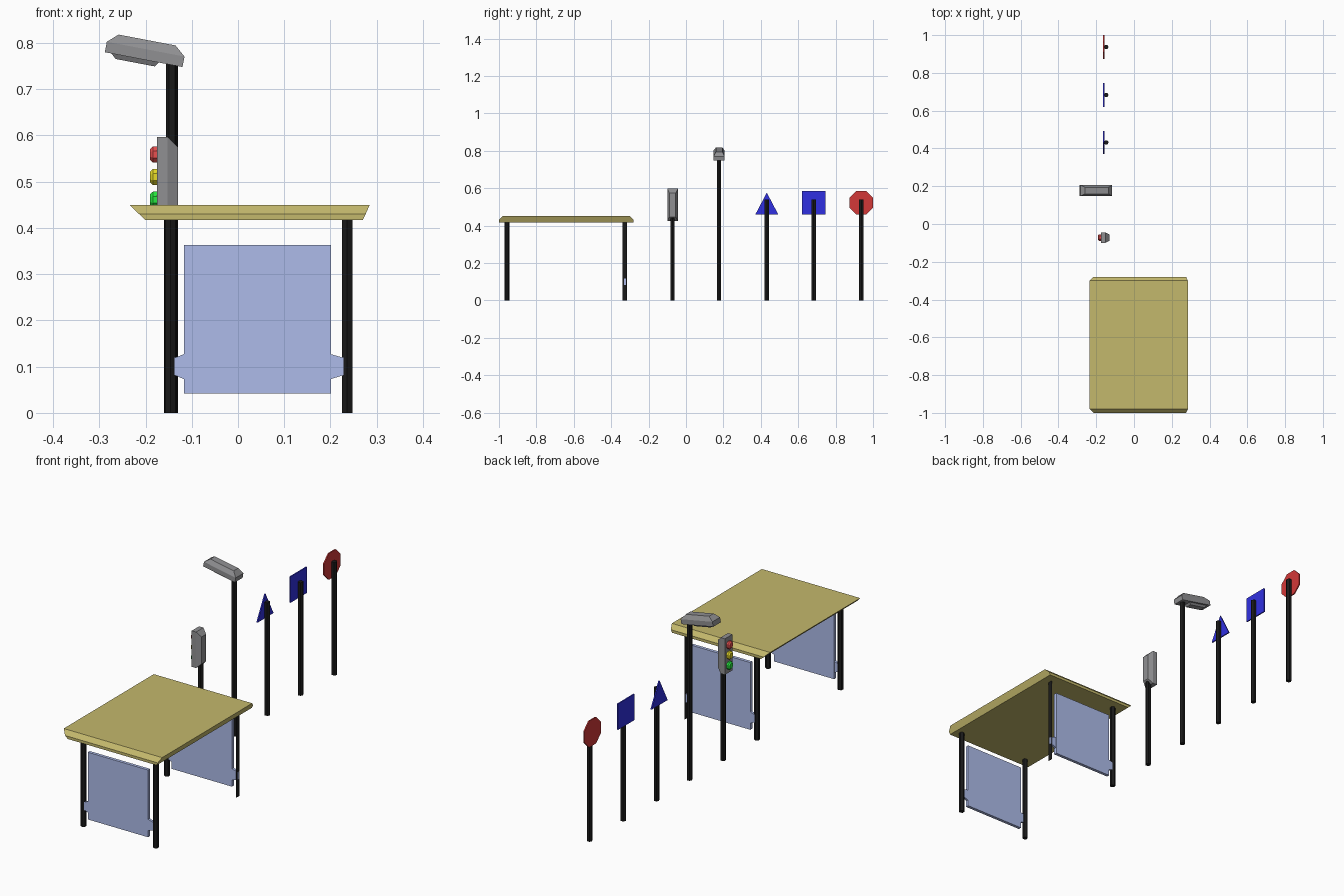
import bpy, bmesh
from math import pi, cos, sin, radians
from mathutils import Matrix, Vector

if "Cube" in bpy.data.objects:
    bpy.data.objects.remove(bpy.data.objects["Cube"])


def material(name, rgb):
    m = bpy.data.materials.new(name)
    m.diffuse_color = (*rgb, 1)
    m.use_nodes = True
    m.node_tree.nodes["Principled BSDF"].inputs["Base Color"].default_value = m.diffuse_color
    return m


BLACK = material("black", (0.01, 0.01, 0.01))
GREY = material("grey", (0.28, 0.28, 0.29))
OLIVE = material("olive", (0.55, 0.48, 0.15))
GLASS = material("glass_blue", (0.42, 0.5, 0.82))
BLUE = material("blue", (0.03, 0.03, 0.75))
RED = material("red", (0.65, 0.04, 0.04))
LIGHTS = [("red", material("lamp_red", (0.8, 0.08, 0.08)), 0.559),
          ("yellow", material("lamp_yellow", (0.8, 0.7, 0.02)), 0.51),
          ("green", material("lamp_green", (0.02, 0.8, 0.05)), 0.461)]


def loft(name, rings, mat, matrix=None):
    """Skin equal-sized rings of points and cap both ends."""
    bm = bmesh.new()
    vs = [[bm.verts.new(p) for p in r] for r in rings]
    n = len(vs[0])
    for a, b in zip(vs, vs[1:]):
        for i in range(n):
            j = (i + 1) % n
            bm.faces.new((a[i], a[j], b[j], b[i]))
    bm.faces.new(vs[0])
    bm.faces.new(vs[-1])
    bmesh.ops.recalc_face_normals(bm, faces=bm.faces)
    if matrix:
        bm.transform(matrix)
    mesh = bpy.data.meshes.new(name)
    bm.to_mesh(mesh)
    bm.free()
    mesh.materials.append(mat)
    ob = bpy.data.objects.new(name, mesh)
    bpy.context.collection.objects.link(ob)
    return ob


def rect(x0, x1, y0, y1, z):
    return [(x0, y0, z), (x1, y0, z), (x1, y1, z), (x0, y1, z)]


def rect_x(x, y, hy, z0, z1):
    return [(x, y - hy, z0), (x, y + hy, z0), (x, y + hy, z1), (x, y - hy, z1)]


def ngon_x(x, y, z, r, n, turn=0.0):
    return [(x, y + r * cos(turn + 2 * pi * i / n), z + r * sin(turn + 2 * pi * i / n))
            for i in range(n)]


def pole(name, x, y, top, turn=0.0, flat=1.0):
    ring = [(x + flat * 0.0128 * cos(turn + pi * i / 3), y + 0.0128 * sin(turn + pi * i / 3))
            for i in range(6)]
    return loft(name, [[(a, b, z) for a, b in ring] for z in (0, top)], BLACK)


# Shelter roof: flared sides, chamfered top edge at the ends
loft("shelter_roof", [rect(-0.2, 0.27, -1, -0.28, 0.417),
                      rect(-0.214, 0.276, -1, -0.28, 0.43),
                      rect(-0.235, 0.285, -0.98, -0.3, 0.45)], OLIVE)

# Shelter posts (the back right one is a thin strip)
for side, x in (("left", -0.146), ("right", 0.236)):
    for end, y in (("front", -0.957), ("back", -0.328)):
        thin = side == "right" and end == "back"
        pole(f"shelter_{end}_{side}_post", x - (0.007 if thin else 0), y, 0.42,
             pi / 6, 0.15 if thin else 1)

# End panels with tapered clips reaching the posts
for end, y in (("front", -0.959), ("back", -0.326)):
    loft(f"shelter_{end}_panel", [rect_x(x, y, 0.0075, 0.042, 0.363)
                                  for x in (-0.117, 0.201)], GLASS)
    for side, x0, x1 in (("left", -0.117, -0.14), ("right", 0.201, 0.232)):
        loft(f"{end}_panel_{side}_clip", [rect_x(x0, y, 0.006, 0.073, 0.127),
                                          rect_x(x1, y, 0.006, 0.083, 0.118)], GLASS)

# Traffic light: tapered housing with three lamps facing left
TY = -0.072
pole("traffic_light_pole", -0.146, TY, 0.44)
loft("traffic_light_housing", [rect_x(-0.175, TY, 0.028, 0.425, 0.597),
                               rect_x(-0.152, TY, 0.028, 0.425, 0.597),
                               rect_x(-0.13, TY, 0.017, 0.446, 0.575)], GREY)
for name, mat, z in LIGHTS:
    loft(f"{name}_lamp", [ngon_x(-0.174, TY, z, 0.019, 8, pi / 8),
                          ngon_x(-0.184, TY, z, 0.019, 8, pi / 8),
                          ngon_x(-0.19, TY, z, 0.013, 8, pi / 8)], mat)

# Street lamp: tilted chamfered head with a lens below
LY = 0.177
pole("street_lamp_pole", -0.143, LY, 0.765)
tilt = Matrix.Translation(Vector((-0.204, LY, 0.764))) @ Matrix.Rotation(radians(10.8), 4, 'Y')
loft("street_lamp_head", [rect(-0.0855, 0.0855, -0.029, 0.029, 0),
                          rect(-0.0855, 0.0855, -0.029, 0.029, 0.023),
                          rect(-0.0635, 0.062, -0.017, 0.017, 0.043)], GREY, tilt)
loft("street_lamp_lens", [rect(-0.072, 0.034, -0.021, 0.021, 0.001),
                          rect(-0.06, 0.026, -0.015, 0.015, -0.01)], GREY, tilt)

# Road signs: plates facing left on hexagonal poles
def sign(name, y, outline, mat):
    pole(f"{name}_pole", -0.147, y, 0.54)
    loft(f"{name}_plate", [[(x, b, c) for _, b, c in outline] for x in (-0.163, -0.157)], mat)


sign("triangle_sign", 0.432, [(0, 0.371, 0.46), (0, 0.493, 0.46), (0, 0.432, 0.576)], BLUE)
sign("square_sign", 0.683, rect_x(0, 0.683, 0.0625, 0.46, 0.584), BLUE)
sign("octagon_sign", 0.937, ngon_x(0, 0.937, 0.522, 0.068, 8, pi / 8), RED)
